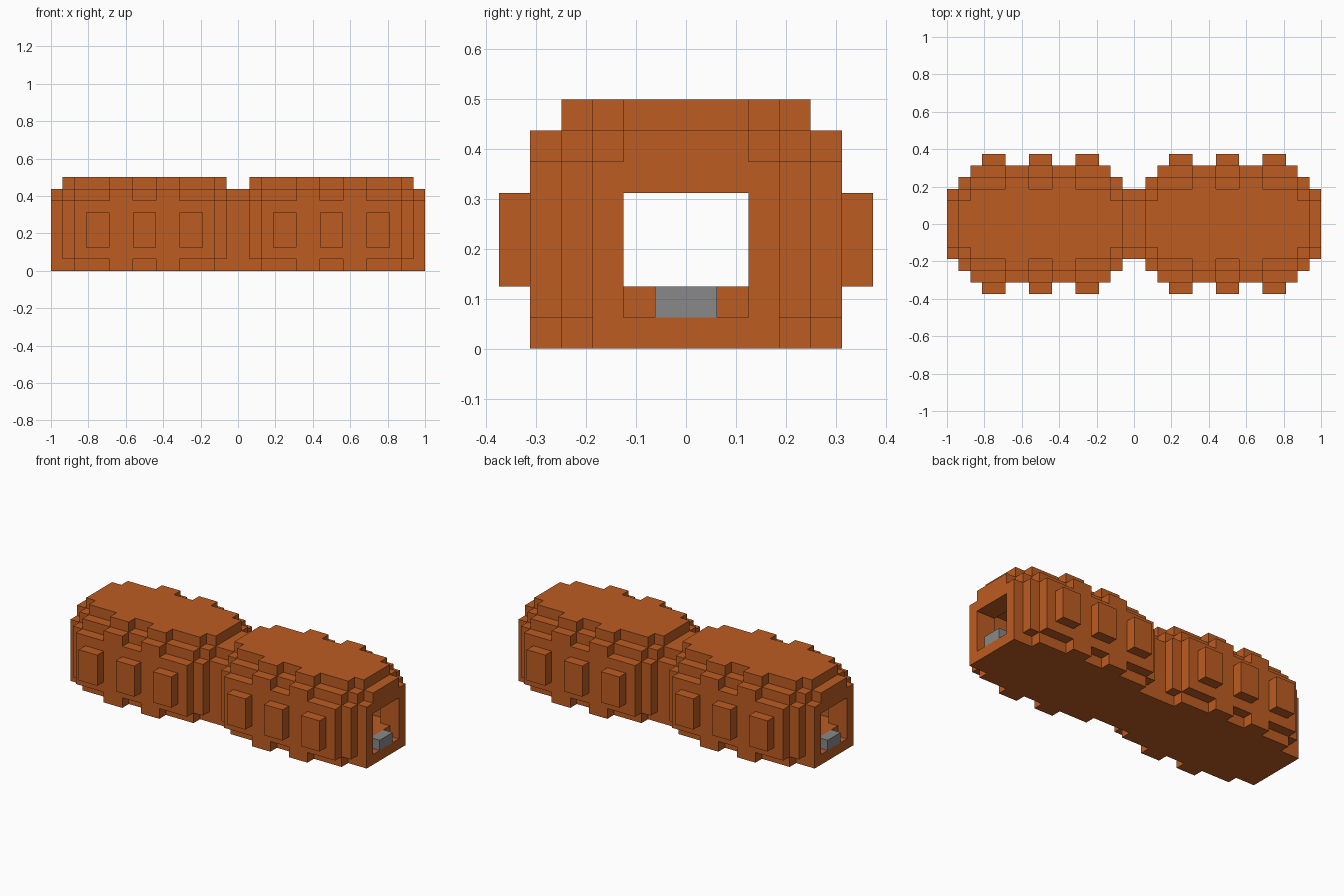
import bpy, bmesh

U = 1 / 16  # one building block

if "Cube" in bpy.data.objects:
    bpy.data.objects.remove(bpy.data.objects["Cube"], do_unlink=True)


def material(name, rgb):
    m = bpy.data.materials.new(name)
    m.use_nodes = True
    m.diffuse_color = (*rgb, 1)
    m.node_tree.nodes["Principled BSDF"].inputs["Base Color"].default_value = (*rgb, 1)
    return m


ORANGE = material("burnt orange", (0.51, 0.107, 0.016))
GREY = material("stone grey", (0.25, 0.25, 0.25))


def finish(bm, name, mat):
    bmesh.ops.recalc_face_normals(bm, faces=bm.faces)
    mesh = bpy.data.meshes.new(name)
    bm.to_mesh(mesh)
    bm.free()
    mesh.materials.append(mat)
    bpy.context.collection.objects.link(bpy.data.objects.new(name, mesh))


def outline(bands):
    """Stepped symmetric outline from stacked (half width, bottom, top) bands."""
    side = [(w, z) for w, low, high in bands for z in (low, high)]
    return side + [(-w, z) for w, z in reversed(side)]


def ring(name, x0, x1, bands, hole):
    """Stepped outline with a tunnel hole, extruded along x."""
    bm = bmesh.new()
    edges = []
    for loop in (outline(bands), outline([hole])):
        vs = [bm.verts.new((x0 * U, y * U, z * U)) for y, z in loop]
        edges += [bm.edges.new((vs[i - 1], vs[i])) for i in range(len(vs))]
    bmesh.ops.triangle_fill(bm, use_beauty=True, edges=edges)
    out = bmesh.ops.extrude_face_region(bm, geom=bm.faces[:])["geom"]
    moved = [v for v in out if isinstance(v, bmesh.types.BMVert)]
    bmesh.ops.translate(bm, vec=((x1 - x0) * U, 0, 0), verts=moved)
    finish(bm, name, ORANGE)


def block(name, xs, ys, zs, mat):
    bm = bmesh.new()
    bmesh.ops.create_cube(bm, size=1)
    for v in bm.verts:
        v.co = [(sum(r) / 2 + c * (r[1] - r[0])) * U for c, r in zip(v.co, (xs, ys, zs))]
    finish(bm, name, mat)


def span(side, a, b):
    return sorted((side * a, side * b))


# Cross-sections
END = [(3, 0, 6), (2, 6, 7)]
COLLAR = [(3, 0, 1), (4, 1, 6), (3, 6, 7), (2, 7, 8)]
PANEL = [(4, 0, 1), (5, 1, 6), (4, 6, 7), (3, 7, 8)]
RIB = [(5, 0, 7), (4, 7, 8)]
DOOR, GATE, ROOM = (2, 2, 5), (2, 1, 5), (3, 2, 6)

# Neck joining the two chambers
ring("neck", -1, 1, END, DOOR)

for side, label in ((1, "left"), (-1, "right")):
    # Chamber shell: collars, panels and ribs, then the open end
    ring(f"{label}_end_frame", *span(side, 15, 16), END, GATE)
    for i, (a, b) in enumerate(((1, 2), (14, 15))):
        ring(f"{label}_collar_{i}", *span(side, a, b), COLLAR, DOOR)
    for i, (a, b) in enumerate(((2, 5), (7, 9), (11, 14))):
        ring(f"{label}_panel_{i}", *span(side, a, b), PANEL, ROOM)
    for i, (a, b) in enumerate(((5, 7), (9, 11))):
        ring(f"{label}_rib_{i}", *span(side, a, b), RIB, ROOM)
    # Raised wall studs on front and back
    for i, a in enumerate((3, 7, 11)):
        for face, where in ((-1, "front"), (1, "back")):
            block(f"{label}_{where}_stud_{i}", span(side, a, a + 2), span(face, 5, 6), (2, 5), ORANGE)
    # Doorstep in the end opening
    block(f"{label}_doorstep", span(side, 15, 16), (-1, 1), (1, 2), GREY)
